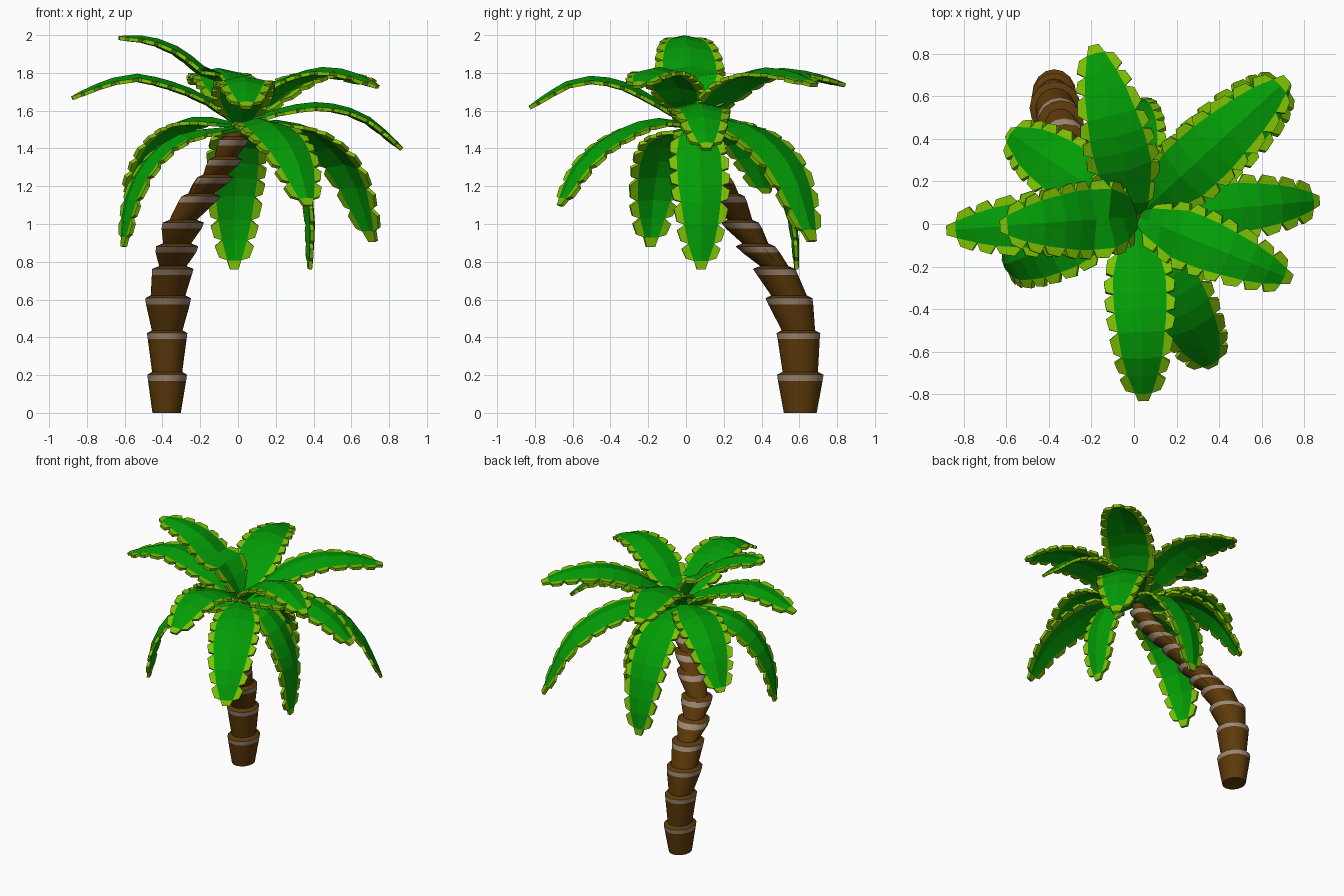
import bpy, bmesh, math
from mathutils import Vector

if "Cube" in bpy.data.objects:
    bpy.data.objects.remove(bpy.data.objects["Cube"])


def material(name, rgb):
    m = bpy.data.materials.new(name)
    m.diffuse_color = (*rgb, 1)
    m.use_nodes = True
    m.node_tree.nodes["Principled BSDF"].inputs["Base Color"].default_value = m.diffuse_color
    return m


GREEN = material("leaf green", (0.001, 0.34, 0.002))
LIME = material("leaf edge lime", (0.21, 0.54, 0.001))
BROWN = material("bark brown", (0.110, 0.042, 0.003))
PALE = material("pale bark ring", (0.34, 0.24, 0.17))


def finish(bm, name, mats):
    bmesh.ops.recalc_face_normals(bm, faces=bm.faces)
    me = bpy.data.meshes.new(name)
    bm.to_mesh(me)
    bm.free()
    for m in mats:
        me.materials.append(m)
    ob = bpy.data.objects.new(name, me)
    bpy.context.collection.objects.link(ob)
    return ob


# Trunk: stacked flaring cups, each rim carrying a pale ring
SIDES = 16
RIMS = [  # centre x, centre y, z, x radius, y radius of each rim
    (-0.375, 0.605, 0.205, 0.105, 0.123),
    (-0.375, 0.595, 0.425, 0.107, 0.116),
    (-0.37, 0.545, 0.61, 0.121, 0.124),
    (-0.345, 0.467, 0.765, 0.110, 0.113),
    (-0.322, 0.367, 0.885, 0.112, 0.104),
    (-0.290, 0.285, 1.01, 0.110, 0.100),
    (-0.195, 0.215, 1.15, 0.103, 0.095),
    (-0.120, 0.145, 1.25, 0.096, 0.090),
    (-0.065, 0.090, 1.345, 0.088, 0.085),
    (-0.020, 0.050, 1.45, 0.078, 0.075),
]
bm = bmesh.new()


def ellipse(x, y, z, rx, ry):
    return [bm.verts.new((x + rx * math.cos(2 * math.pi * k / SIDES),
                          y + ry * math.sin(2 * math.pi * k / SIDES), z))
            for k in range(SIDES)]


def bridge(a, b, mat):
    for k in range(SIDES):
        j = (k + 1) % SIDES
        bm.faces.new((a[k], a[j], b[j], b[k])).material_index = mat


ring = ellipse(-0.378, 0.605, 0, 0.075, 0.087)
bm.faces.new(ring)
px, py, pz = -0.378, 0.605, 0
for i, (x, y, z, rx, ry) in enumerate(RIMS):
    f = 1 - 0.035 / (z - pz)
    low = ellipse(px + (x - px) * f, py + (y - py) * f, z - 0.035, rx * 0.96, ry * 0.96)
    rim = ellipse(x, y, z - 0.003, rx, ry)
    n = 0.76 if i < 3 else 0.66
    neck = ellipse(x, y, z + 0.012, rx * n, ry * n)
    bridge(ring, low, 0)
    bridge(low, rim, 1)
    bridge(rim, neck, 0)
    ring, (px, py, pz) = neck, (x, y, z)
top = ellipse(0.015, 0.035, 1.55, 0.035, 0.035)
bridge(ring, top, 0)
bm.faces.new(top)
trunk = finish(bm, "trunk", [BROWN, PALE])
bpy.context.view_layer.objects.active = trunk
trunk.select_set(True)
bpy.ops.object.shade_smooth_by_angle(angle=math.radians(30))
trunk.select_set(False)


# Fronds: arching leaf with a central fold and lime teeth on the edge
BASE = Vector((0.015, 0.035, 0))
N = 9


def arc(points, count):
    """Evenly spaced points on a smooth curve through the given points."""
    p = [Vector(q) for q in points]
    p = [2 * p[0] - p[1]] + p + [2 * p[-1] - p[-2]]
    dense = []
    for a, b, c, d in zip(p, p[1:], p[2:], p[3:]):
        for s in range(20):
            t = s / 20
            dense.append(0.5 * (2 * b + (c - a) * t + (2 * a - 5 * b + 4 * c - d) * t * t
                                + (3 * b - a - 3 * c + d) * t ** 3))
    dense.append(p[-2])
    lengths = [0]
    for a, b in zip(dense, dense[1:]):
        lengths.append(lengths[-1] + (b - a).length)
    return [next(q for q, l in zip(dense, lengths)
                 if l >= lengths[-1] * i / (count - 1) - 1e-6) for i in range(count)]


def half_width(t):
    keys = [(0, 0.025), (0.15, 0.075), (0.35, 0.120), (0.6, 0.114), (0.85, 0.078), (1, 0.038)]
    for (a, u), (b, v) in zip(keys, keys[1:]):
        if t <= b:
            return u + (v - u) * (t - a) / (b - a)
    return keys[-1][1]


def frond(name, tip, profile, wide=1.0):
    direction = Vector((tip[0], tip[1], 0)) - BASE
    reach = direction.length
    direction.normalize()
    side = Vector((-direction.y, direction.x, 0))
    path = [BASE + direction * q.x + Vector((0, 0, q.y))
            for q in arc([(f * reach, z) for f, z in profile], 41)]
    spine = [path[round(i * 38 / N)] for i in range(N + 1)]
    bm = bmesh.new()
    mid = [bm.verts.new(p) for p in spine]
    ends = []
    for s in (1, -1):
        edge = []
        for i, p in enumerate(spine):
            t = spine[min(i + 1, N)] - spine[max(i - 1, 0)]
            up = t.cross(side).normalized()
            up = -up if up.dot(Vector((0, 0, 1)) + direction) < 0 else up
            w = half_width(i / N) * wide
            edge.append(bm.verts.new(p + side * s * w - up * w * 0.22))
        for i in range(N):
            q = (mid[i], mid[i + 1], edge[i + 1], edge[i])
            bm.faces.new(q if s < 0 else q[::-1])
            if i == 0:
                continue
            # one tooth per leaf segment, leaning towards the tip
            a, b = edge[i].co, edge[i + 1].co
            along = b - a
            out = side * s * 0.045 + along * 0.12
            o1 = bm.verts.new(a + along * 0.18 + out)
            o2 = bm.verts.new(a + along * 0.76 + out * 0.85)
            q = (edge[i], edge[i + 1], o2, o1)
            bm.faces.new(q if s < 0 else q[::-1]).material_index = 1
        ends.append(edge[-1])
    # rounded tip
    end = path[-1] - spine[-1]
    t1 = bm.verts.new(ends[0].co * 0.6 + mid[-1].co * 0.4 + end)
    t2 = bm.verts.new(ends[1].co * 0.6 + mid[-1].co * 0.4 + end)
    bm.faces.new((ends[0], mid[-1], ends[1], t2, t1)).material_index = 1
    ob = finish(bm, name, [GREEN, LIME])
    mod = ob.modifiers.new("thickness", "SOLIDIFY")
    mod.thickness = 0.02
    mod.offset = 0


# name, tip x/y, profile as (fraction of reach, height), width factor
frond("left_frond", (-0.88, -0.03),
      [(0, 1.52), (0.25, 1.69), (0.6, 1.785), (0.8, 1.75), (1, 1.67)])
frond("top_frond", (-0.63, -0.01),
      [(0, 1.52), (0.18, 1.74), (0.47, 1.91), (0.73, 1.98), (1, 1.99)], 1.2)
frond("back_frond", (-0.19, 0.84),
      [(0, 1.52), (0.22, 1.71), (0.5, 1.81), (0.75, 1.80), (1, 1.74)], 1.1)
frond("upper_back_right_frond", (0.72, 0.68),
      [(0, 1.52), (0.28, 1.73), (0.55, 1.815), (0.8, 1.80), (1, 1.74)], 1.15)
frond("back_right_frond", (0.72, 0.67),
      [(0, 1.52), (0.3, 1.54), (0.55, 1.48), (0.82, 1.28), (1, 0.91)], 1.2)
frond("right_frond", (0.87, 0.11),
      [(0, 1.52), (0.22, 1.6), (0.5, 1.635), (0.77, 1.57), (1, 1.40)])
frond("front_right_frond", (0.74, -0.26),
      [(0, 1.52), (0.28, 1.74), (0.58, 1.82), (0.8, 1.80), (1, 1.73)])
frond("front_frond", (0.045, -0.83),
      [(0, 1.52), (0.25, 1.67), (0.48, 1.76), (0.73, 1.76), (1, 1.62)], 1.05)
frond("low_front_frond", (0.37, -0.67),
      [(0, 1.52), (0.3, 1.55), (0.6, 1.47), (0.84, 1.32), (1, 1.10)], 1.1)
frond("low_left_frond", (-0.61, -0.19),
      [(0, 1.51), (0.5, 1.47), (0.78, 1.34), (0.95, 1.13), (1, 0.88)], 1.05)
frond("back_left_frond", (-0.59, 0.43),
      [(0, 1.52), (0.4, 1.56), (0.75, 1.44), (1, 1.17)], 1.1)
frond("low_back_frond", (-0.02, 0.59),
      [(0, 1.52), (0.5, 1.46), (0.83, 1.25), (0.98, 1.0), (1, 0.76)])
frond("low_right_frond", (0.385, 0.08),
      [(0, 1.52), (0.55, 1.46), (0.9, 1.26), (1.03, 1.05), (1, 0.76)])
